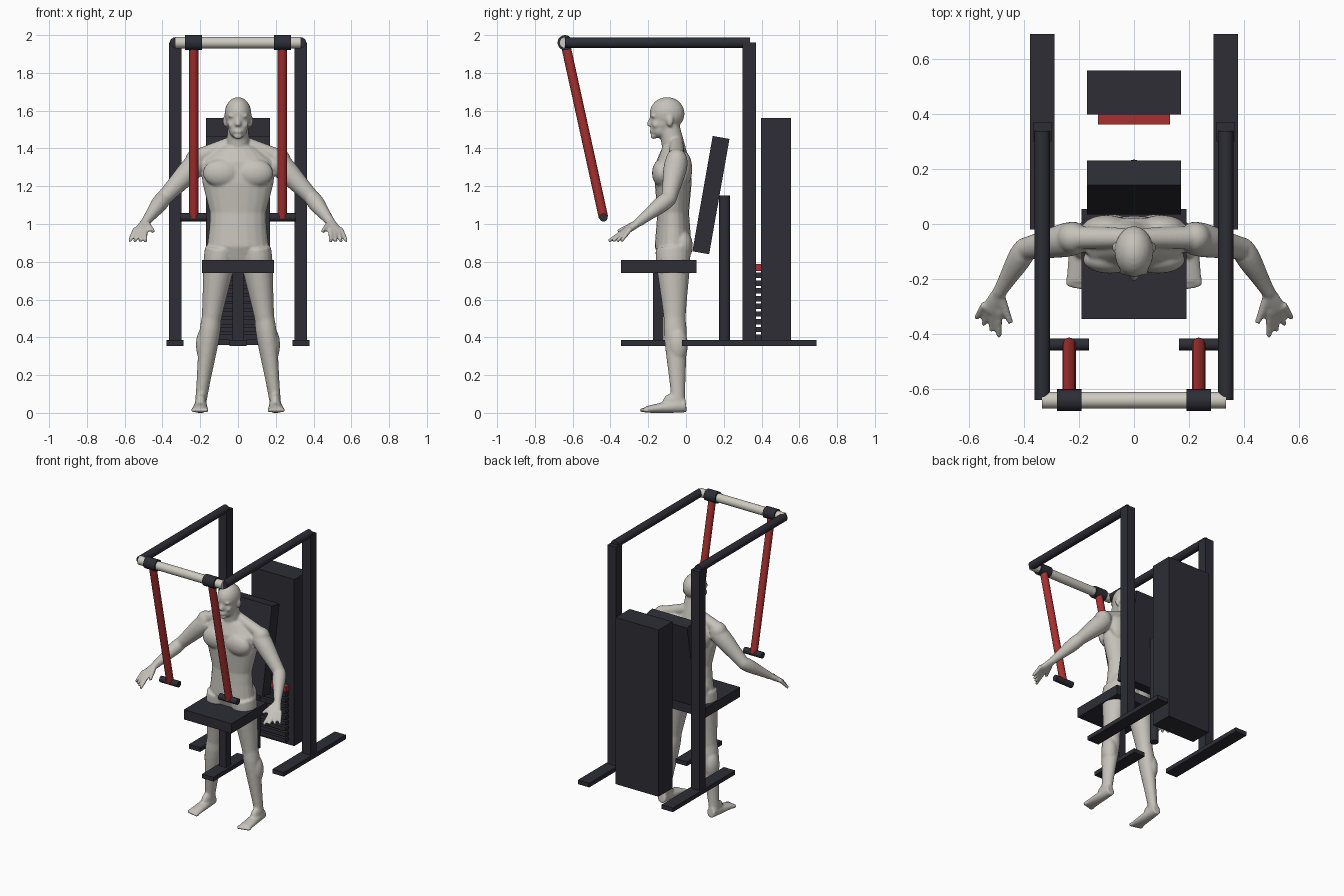
import bpy, bmesh
from math import sin, cos, pi, sqrt, radians
from mathutils import Vector, Matrix

cube = bpy.data.objects.get("Cube")
if cube:
    bpy.data.objects.remove(cube)


def material(name, red, green, blue):
    mat = bpy.data.materials.new(name)
    mat.use_nodes = True
    color = (red, green, blue, 1)
    mat.diffuse_color = color
    mat.node_tree.nodes["Principled BSDF"].inputs["Base Color"].default_value = color
    return mat


dark_metal = material("dark_metal", .026, .026, .036)
red_paint = material("red_paint", .38, .03, .03)
pale_steel = material("pale_steel", .62, .6, .53)
skin = material("skin", .56, .54, .49)
grey_shorts = material("grey_shorts", .075, .083, .087)


def box(name, center, size, paint=dark_metal, tilt=0):
    bpy.ops.mesh.primitive_cube_add(size=1, location=center, rotation=(tilt, 0, 0))
    part = bpy.context.object
    part.name = name
    part.scale = size
    part.data.materials.append(paint)


def rod(name, start, end, radius, paint=dark_metal):
    start, end = Vector(start), Vector(end)
    run = end - start
    bpy.ops.mesh.primitive_cylinder_add(vertices=20, radius=radius, depth=run.length,
                                        location=(start + end) / 2)
    part = bpy.context.object
    part.name = name
    part.rotation_euler = run.to_track_quat("Z", "Y").to_euler()
    part.data.materials.append(paint)
    bpy.ops.object.shade_smooth_by_angle()


# Frame, swinging levers and handles
for side, sign in (("left", 1), ("right", -1)):
    frame_x, lever_x = sign * .333, sign * .235
    pivot = Vector((lever_x, -.64, 1.96))
    grip = Vector((lever_x, -.437, 1.035))
    collar_half, grip_half = Vector((.045, 0, 0)), Vector((.072, 0, 0))
    box(side + "_floor_rail", center=(frame_x, .335, .37), size=(.09, .71, .03))
    box(side + "_upright", center=(frame_x, .335, 1.165), size=(.066, .07, 1.59))
    rod(side + "_top_arm", (frame_x, pivot.y, pivot.z), (frame_x, .338, pivot.z), radius=.028)
    rod(side + "_collar", pivot - collar_half, pivot + collar_half, radius=.04)
    rod(side + "_lever", pivot, grip, radius=.025, paint=red_paint)
    rod(side + "_handle", grip - grip_half, grip + grip_half, radius=.022)
rod("cross_bar", (-.334, pivot.y, pivot.z), (.334, pivot.y, pivot.z), radius=.03, paint=pale_steel)

# Seat, back pad and weight tower
box("seat", center=(0, -.145, .775), size=(.38, .4, .07))
box("seat_post", center=(0, -.147, .56), size=(.056, .056, .37))
box("seat_foot", center=(0, -.145, .37), size=(.09, .4, .03))
box("back_pad", center=(0, .132, 1.153), size=(.34, .09, .62), tilt=radians(-10))
rod("back_post", (0, .205, .38), (0, .205, 1.15), radius=.029)
box("weight_tower", center=(0, .477, .96), size=(.34, .16, 1.2))
for i in range(9):
    box(f"weight_plate_{i + 1}", center=(0, .382, .4 + i * .041), size=(.25, .04, .028))
box("top_weight_plate", center=(0, .381, .77), size=(.26, .04, .036), paint=red_paint)

# Figure: overlapping forms, fused afterwards
bm = bmesh.new()


def loft(rings, sides=20):
    """Skin elliptical rings, each a center and two radius vectors."""
    loops = []
    for center, u, v in rings:
        angles = [2 * pi * k / sides for k in range(sides)]
        loops.append([bm.verts.new(center + u * cos(a) + v * sin(a)) for a in angles])
    for low, high in zip(loops, loops[1:]):
        for k in range(sides):
            after = (k + 1) % sides
            bm.faces.new((low[k], low[after], high[after], high[k]))
    bm.faces.new(loops[0][::-1])
    bm.faces.new(loops[-1])


def limb(start, end, thick, thin, bulge=0, flat=(1, 1), steps=8):
    """Tapered tube that swells near its start; flat squeezes each end's second radius."""
    start, end = Vector(start), Vector(end)
    along = (end - start).normalized()
    across = along.cross(Vector((0, 0, 1))).normalized()
    normal = across.cross(along)
    rings = []
    for i in range(steps + 1):
        t = i / steps
        radius = thick + (thin - thick) * t + bulge * sin(pi * sqrt(t)) ** 2
        squeeze = flat[0] + (flat[1] - flat[0]) * t
        rings.append((start.lerp(end, t), across * radius, normal * radius * squeeze))
    loft(rings)


def ball(center, size):
    bmesh.ops.create_uvsphere(bm, u_segments=20, v_segments=12, radius=1,
                              matrix=Matrix.Translation(center) @ Matrix.Diagonal((*size, 1)))


# Left arm
shoulder, elbow = Vector((.21, -.05, 1.33)), Vector((.395, -.09, 1.135))
wrist, knuckles = Vector((.49, -.25, 1.01)), Vector((.52, -.32, .96))
limb(shoulder, elbow, thick=.06, thin=.041, bulge=.006)
ball(elbow, size=(.041, .041, .041))
limb(elbow, wrist, thick=.042, thin=.025, bulge=.006)
ball(wrist, size=(.024, .024, .024))

# Left hand
limb(wrist, knuckles, thick=.026, thin=.042, flat=(.8, .35))
limb(wrist, (.448, -.36, .96), thick=.019, thin=.011)
for i in range(4):
    root = knuckles + Vector((.02, .01, 0)) * (i - 1.5)
    tip = root + Vector((.008 * i, .012 * i - .075, -.052))
    limb(root.lerp(tip, -.3), tip, thick=.014, thin=.01)

# Left leg
hip, knee, ankle = Vector((.09, -.07, .87)), Vector((.14, -.06, .5)), Vector((.198, -.04, .05))
limb(hip, knee, thick=.092, thin=.058, bulge=.006, flat=(.92, .9))
ball(knee, size=(.05, .057, .06))
limb(knee, ankle, thick=.058, thin=.036, bulge=.008, flat=(.9, .8))
ball((.173, -.045, .36), size=(.05, .055, .1))

# Left foot and toes
limb((.196, 0, .04), (.202, -.21, .018), thick=.031, thin=.045, flat=(1.2, .38))
ball((.197, -.065, .055), size=(.03, .06, .05))
for i in range(5):
    ball((.168 + .017 * i, -.225 + .004 * i, .015), size=(.012, .022, .013))

# Left trapezius, deltoid, chest, shoulder blade, buttock
limb((.03, -.05, 1.43), (.2, -.05, 1.36), thick=.036, thin=.042)
ball((.222, -.05, 1.335), size=(.058, .058, .063))
ball((.088, -.13, 1.27), size=(.098, .05, .074))
ball((.1, -.012, 1.29), size=(.085, .045, .095))
ball((.078, -.022, .885), size=(.078, .058, .085))

# Left brow, cheek, ear
ball((.028, -.174, 1.572), size=(.026, .014, .009))
ball((.034, -.158, 1.525), size=(.022, .022, .02))
ball((.068, -.085, 1.545), size=(.012, .019, .031))

# Mirror the left half to the right
copy = bmesh.ops.duplicate(bm, geom=bm.verts[:] + bm.edges[:] + bm.faces[:])["geom"]
bmesh.ops.scale(bm, vec=(-1, 1, 1), verts=[g for g in copy if isinstance(g, bmesh.types.BMVert)])

# Torso as height, half width, half depth
torso = ((.8, .12, .07), (.88, .164, .098), (.98, .152, .09), (1.06, .149, .084),
         (1.22, .19, .098), (1.33, .194, .09), (1.41, .09, .056))
loft([(Vector((0, -.068, z)), Vector((w, 0, 0)), Vector((0, d, 0))) for z, w, d in torso])

# Neck, skull, face, jaw, chin, nose, lips
limb((0, -.055, 1.36), (0, -.09, 1.52), thick=.064, thin=.055)
ball((0, -.1, 1.585), size=(.071, .093, .087))
ball((0, -.12, 1.54), size=(.06, .07, .07))
ball((0, -.135, 1.5), size=(.05, .052, .046))
ball((0, -.17, 1.465), size=(.024, .018, .016))
limb((0, -.182, 1.565), (0, -.196, 1.518), thick=.009, thin=.016)
ball((0, -.18, 1.489), size=(.024, .013, .011))

bmesh.ops.recalc_face_normals(bm, faces=bm.faces)
rough = bpy.data.meshes.new("figure")
bm.to_mesh(rough)
bm.free()
figure = bpy.data.objects.new("figure", rough)
bpy.context.collection.objects.link(figure)
fuse = figure.modifiers.new("fuse", "REMESH")
fuse.mode = "VOXEL"
fuse.voxel_size = .007
soften = figure.modifiers.new("soften", "SMOOTH")
soften.iterations = 5
bpy.context.view_layer.update()
depsgraph = bpy.context.evaluated_depsgraph_get()
fused = bpy.data.meshes.new_from_object(figure.evaluated_get(depsgraph))
figure.modifiers.clear()
figure.data = fused

# Shorts: cut clean edges at waist and hem, then colour between them
waist, hem, reach = .99, .77, .3
bm = bmesh.new()
bm.from_mesh(fused)
for height in (waist, hem):
    bmesh.ops.bisect_plane(bm, geom=bm.verts[:] + bm.edges[:] + bm.faces[:],
                           plane_co=(0, 0, height), plane_no=(0, 0, 1))
for face in bm.faces:
    middle = face.calc_center_median()
    face.material_index = int(hem < middle.z < waist and abs(middle.x) < reach)
    face.smooth = True
bm.to_mesh(fused)
bm.free()
fused.materials.clear()
fused.materials.append(skin)
fused.materials.append(grey_shorts)
